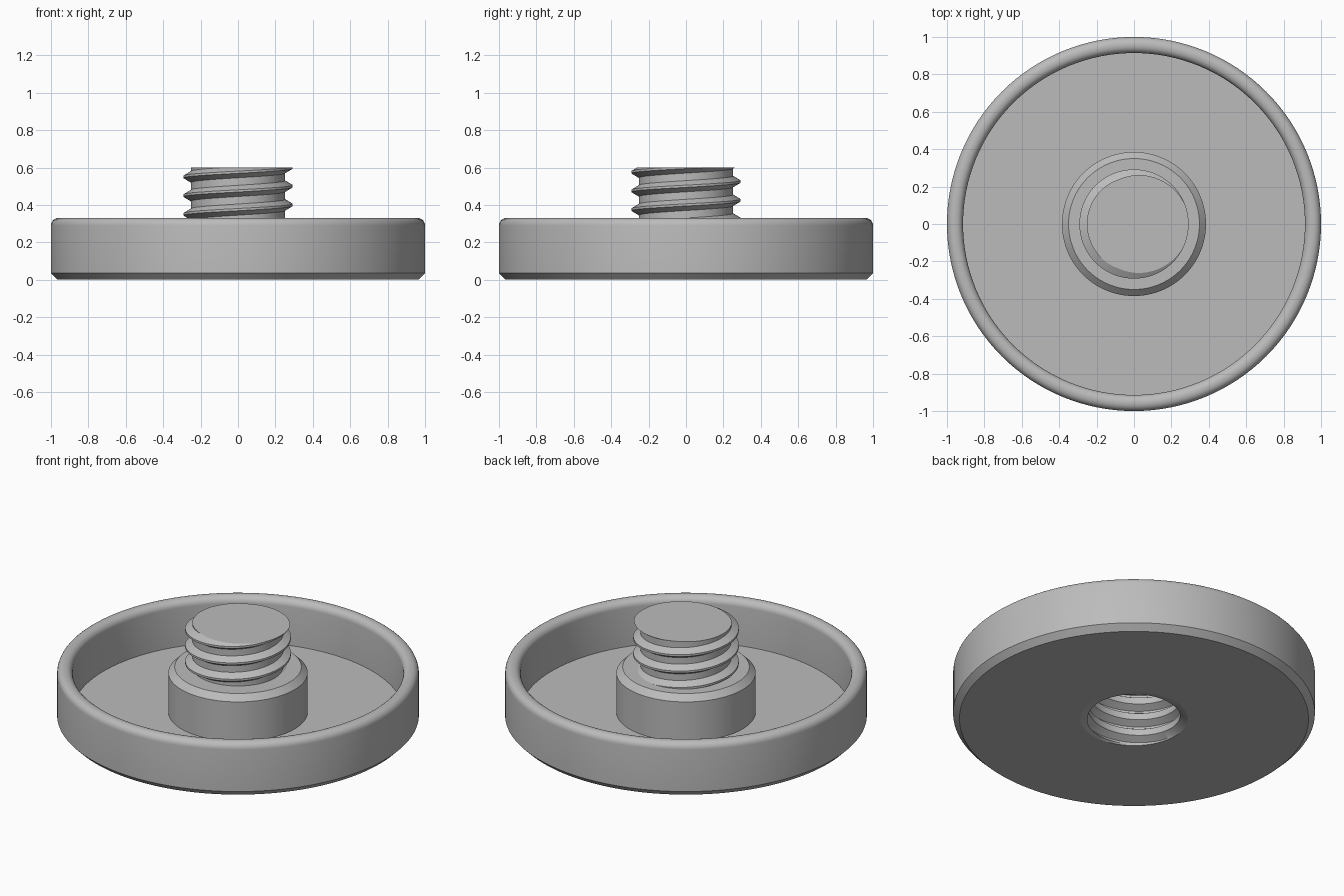
import bpy, bmesh, math

if "Cube" in bpy.data.objects:
    bpy.data.objects.remove(bpy.data.objects["Cube"], do_unlink=True)

SEG = 128
PITCH = 0.1

grey = bpy.data.materials.new("plain grey")
grey.use_nodes = True
colour = (0.5, 0.5, 0.5, 1)
grey.diffuse_color = colour
grey.node_tree.nodes["Principled BSDF"].inputs["Base Color"].default_value = colour


def revolve(name, section, flip=False, cap_z=None):
    """Sweep section(turn) -> [(r, z), ...] round the z axis."""
    bm = bmesh.new()
    columns = []
    for i in range(SEG + 1):
        a = math.tau * i / SEG
        columns.append([bm.verts.new((r * math.cos(a), r * math.sin(a), z))
                        for r, z in section(i / SEG)])
    for left, right in zip(columns, columns[1:]):
        for j in range(len(left) - 1):
            bm.faces.new((left[j], right[j], right[j + 1], left[j + 1]))
    bmesh.ops.remove_doubles(bm, verts=bm.verts, dist=0.00005)
    if flip:
        bmesh.ops.reverse_faces(bm, faces=bm.faces)
    # close the upper end with a flat cap
    if cap_z is not None:
        rim = [e for e in bm.edges if e.is_boundary
               and all(abs(v.co.z - cap_z) < 0.0001 for v in e.verts)]
        caps = bmesh.ops.holes_fill(bm, edges=rim, sides=0)["faces"]
        for face in caps:
            face.normal_update()
            if (face.normal.z < 0) != flip:
                face.normal_flip()
    mesh = bpy.data.meshes.new(name)
    bm.to_mesh(mesh)
    bm.free()
    mesh.materials.append(grey)
    obj = bpy.data.objects.new(name, mesh)
    bpy.context.collection.objects.link(obj)
    bpy.ops.object.select_all(action='DESELECT')
    obj.select_set(True)
    bpy.context.view_layer.objects.active = obj
    bpy.ops.object.shade_smooth_by_angle(angle=math.radians(30))
    return obj


def thread(low, high, phase, root, crest, lip=None):
    """Helical ridge trimmed flat at both ends; the crest is centred on phase."""
    tooth = [(-0.5, root), (-0.3, root), (-0.06, crest),
             (0.06, crest), (0.3, root), (0.5, root)]

    def radius(u):
        u = (u + 0.5) % 1 - 0.5
        for (u0, r0), (u1, r1) in zip(tooth, tooth[1:]):
            if u <= u1:
                return r0 + (r1 - r0) * (u - u0) / (u1 - u0)
        return root

    first = math.floor((low - phase) / PITCH) - 2
    last = math.ceil((high - phase) / PITCH) + 2

    def section(turn):
        points = [lip] if lip else []
        for k in range(first, last):
            for u, _ in tooth[:-1]:
                z = phase + PITCH * (k + u + turn)
                z = min(max(z, low), high)
                points.append((radius((z - phase) / PITCH - turn), z))
        return points
    return section


# Dish: chamfered foot, rounded rim, flat floor and chamfered central boss
fillet = 0.04
profile = [(0.297, 0), (0.965, 0), (1, 0.035)]
for centre, start in ((0.96, 0), (0.914 + fillet, 90)):
    for s in range(7):
        a = math.radians(start + 15 * s)
        profile.append((centre + fillet * math.cos(a), 0.29 + fillet * math.sin(a)))
profile += [(0.914, 0.055), (0.385, 0.055), (0.385, 0.295), (0.35, 0.33), (0.2, 0.33)]
revolve("dish_and_boss", lambda turn: profile)

# Threaded stud on top of the boss
revolve("threaded_stud", thread(0.328, 0.6, 0.5, 0.252, 0.292), cap_z=0.6)

# Threaded socket in the underside
revolve("threaded_socket", thread(0.008, 0.32, 0.048, 0.255, 0.295, lip=(0.297, 0)),
        flip=True, cap_z=0.32)
